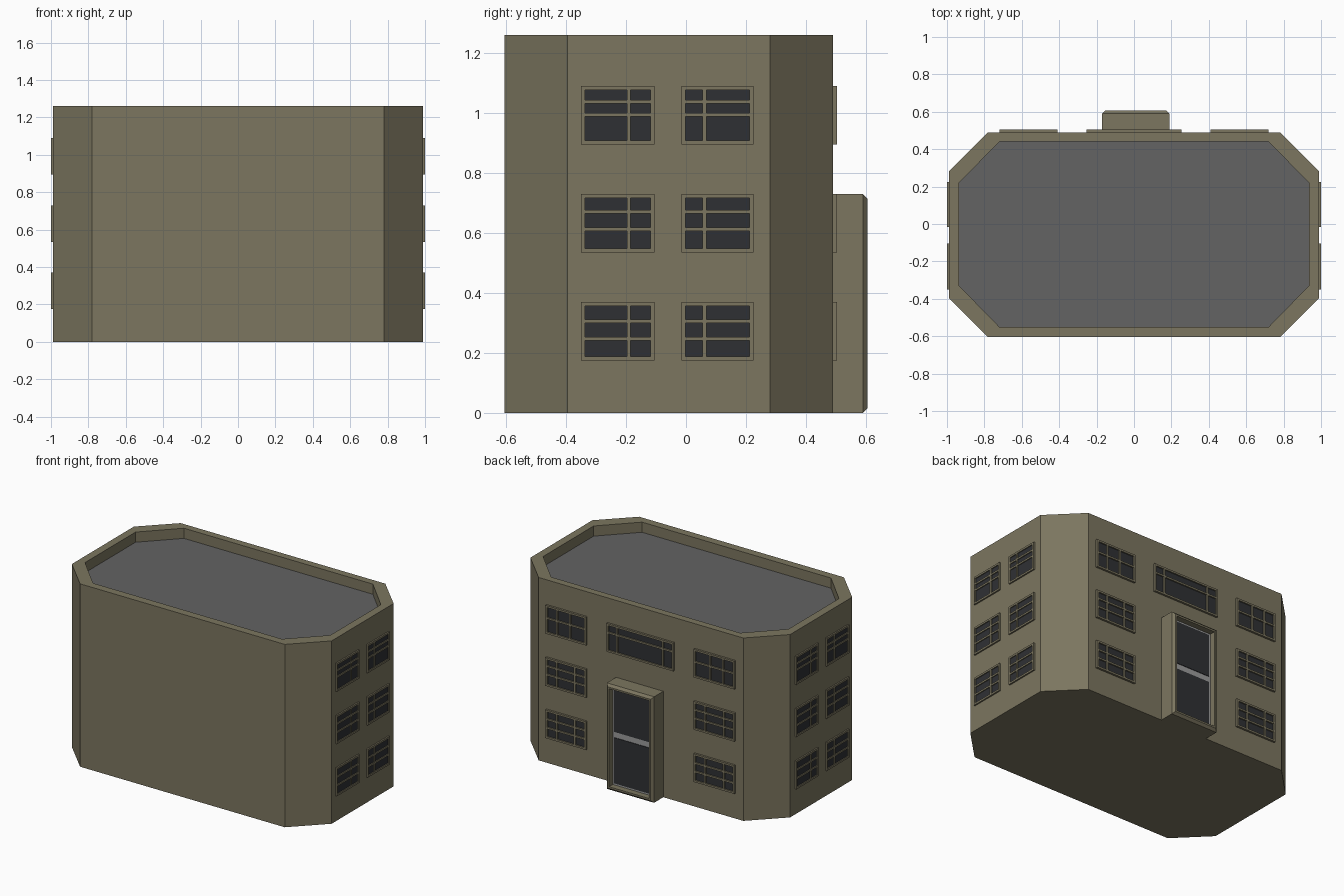
import bpy, bmesh
from mathutils import Vector

cube = bpy.data.objects.get("Cube")
if cube:
    bpy.data.objects.remove(cube, do_unlink=True)


def material(name, color):
    m = bpy.data.materials.new(name)
    m.use_nodes = True
    m.diffuse_color = (*color, 1)
    bsdf = next(n for n in m.node_tree.nodes if n.type == 'BSDF_PRINCIPLED')
    bsdf.inputs["Base Color"].default_value = (*color, 1)
    bsdf.inputs["Roughness"].default_value = 0.8
    return m


WALL = material("olive_wall", (0.20, 0.18, 0.115))
ROOF = material("roof_grey", (0.125, 0.125, 0.125))
GLASS = material("dark_glass", (0.028, 0.03, 0.034))
TRIM = material("door_trim", (0.33, 0.33, 0.33))


def finish(name, bm, mats):
    bmesh.ops.recalc_face_normals(bm, faces=bm.faces)
    mesh = bpy.data.meshes.new(name)
    bm.to_mesh(mesh)
    bm.free()
    for m in mats:
        mesh.materials.append(m)
    obj = bpy.data.objects.new(name, mesh)
    bpy.context.collection.objects.link(obj)
    return obj


def loft(name, rings, mats):
    """Closed skin through matching rings; the last cap takes the second material."""
    bm = bmesh.new()
    loops = [[bm.verts.new(p) for p in ring] for ring in rings]
    for a, b in zip(loops, loops[1:]):
        for i in range(len(a)):
            j = (i + 1) % len(a)
            bm.faces.new((a[i], a[j], b[j], b[i]))
    bm.faces.new(loops[0])
    bm.faces.new(loops[-1]).material_index = len(mats) - 1
    return finish(name, bm, mats)


# Wall placements: u along the wall, z up, d outwards
def right_wall(u, z, d):
    return Vector((0.99 + d, u, z))


def left_wall(u, z, d):
    return Vector((-0.99 - d, u, z))


def back_wall(u, z, d):
    return Vector((u, 0.49 + d, z))


def boxes(name, wall, items, mat):
    """One object from boxes given as (u0, u1, z0, z1, d0, d1)."""
    bm = bmesh.new()
    for u0, u1, z0, z1, d0, d1 in items:
        lo, hi = wall(u0, z0, d0), wall(u1, z1, d1)
        made = bmesh.ops.create_cube(bm, size=1)["verts"]
        bmesh.ops.scale(bm, vec=[abs(c) for c in hi - lo], verts=made)
        bmesh.ops.translate(bm, vec=(lo + hi) / 2, verts=made)
    return finish(name, bm, [mat])


def window(name, wall, u0, u1, z0, z1, columns, rows, depth):
    """Frame with bars at the given fractions over a dark pane."""
    w, b = 0.013, 0.006
    bars = [(u0, u0 + w), (u1 - w, u1)]
    bars += [(u0 + (u1 - u0) * f - b, u0 + (u1 - u0) * f + b) for f in columns]
    rails = [(z0, z0 + w), (z1 - w, z1)]
    rails += [(z0 + (z1 - z0) * f - b, z0 + (z1 - z0) * f + b) for f in rows]
    items = [(a, c, z0, z1, -0.01, depth) for a, c in bars]
    items += [(u0, u1, a, c, -0.01, depth) for a, c in rails]
    boxes(name + "_frame", wall, items, WALL)
    boxes(name + "_glass", wall,
          [(u0 + b, u1 - b, z0 + b, z1 - b, -0.01, depth * 0.35)], GLASS)


# Building shell with parapet and sunken roof
def octagon(x, cx, y0, cy0, cy1, y1, z):
    return [(-cx, y0, z), (cx, y0, z), (x, cy0, z), (x, cy1, z),
            (cx, y1, z), (-cx, y1, z), (-x, cy1, z), (-x, cy0, z)]


outer = (0.99, 0.78, -0.605, -0.395, 0.28, 0.49)
inner = (0.935, 0.72, -0.55, -0.33, 0.22, 0.44)
loft("building_shell", [octagon(*outer, 0), octagon(*outer, 1.26),
                        octagon(*inner, 1.26), octagon(*inner, 1.19)], [WALL, ROOF])

# Windows by floor: bottom, top, side row bars, back column bars, back row bars
floors = {
    "lower": (0.175, 0.37, (0.37, 0.67), (0.27, 0.72), (0.37, 0.67)),
    "middle": (0.535, 0.73, (0.4, 0.7), (0.27, 0.72), (0.4, 0.7)),
    "upper": (0.895, 1.09, (0.51, 0.73), (0.28, 0.6), (0.55,)),
}
for floor, (z0, z1, side_rows, cols, back_rows) in floors.items():
    for side, wall in (("right", right_wall), ("left", left_wall)):
        window(f"{side}_{floor}_front_window", wall, -0.35, -0.105, z0, z1,
               (0.65,), side_rows, 0.01)
        window(f"{side}_{floor}_rear_window", wall, -0.015, 0.225, z0, z1,
               (0.32,), side_rows, 0.01)
    flipped = [1 - c for c in cols]
    window(f"back_{floor}_left_window", back_wall, 0.41, 0.72, z0, z1,
           flipped, back_rows, 0.014)
    window(f"back_{floor}_right_window", back_wall, -0.72, -0.41, z0, z1,
           cols, back_rows, 0.014)
window("back_centre_window", back_wall, -0.255, 0.255, 0.895, 1.09,
       (0.16, 0.84), (0.68,), 0.014)


# Entrance porch with chamfered rim and recessed doorway
def porch_ring(inset, d):
    x0, x1, z0, z1 = -0.17 + inset, 0.19 - inset, inset, 0.73 - inset
    return [back_wall(u, z, d) for u, z in ((x0, z0), (x1, z0), (x1, z1), (x0, z1))]


loft("entrance_porch", [porch_ring(0, -0.01), porch_ring(0, 0.1), porch_ring(0.016, 0.116),
                        porch_ring(0.028, 0.116), porch_ring(0.028, 0.075)], [WALL, TRIM])

# Door panes, leaving trim visible around them and between them
boxes("door_glass", back_wall,
      [(-0.13, 0.15, 0.04, 0.355, 0.07, 0.079),
       (-0.13, 0.15, 0.395, 0.69, 0.07, 0.079)], GLASS)
